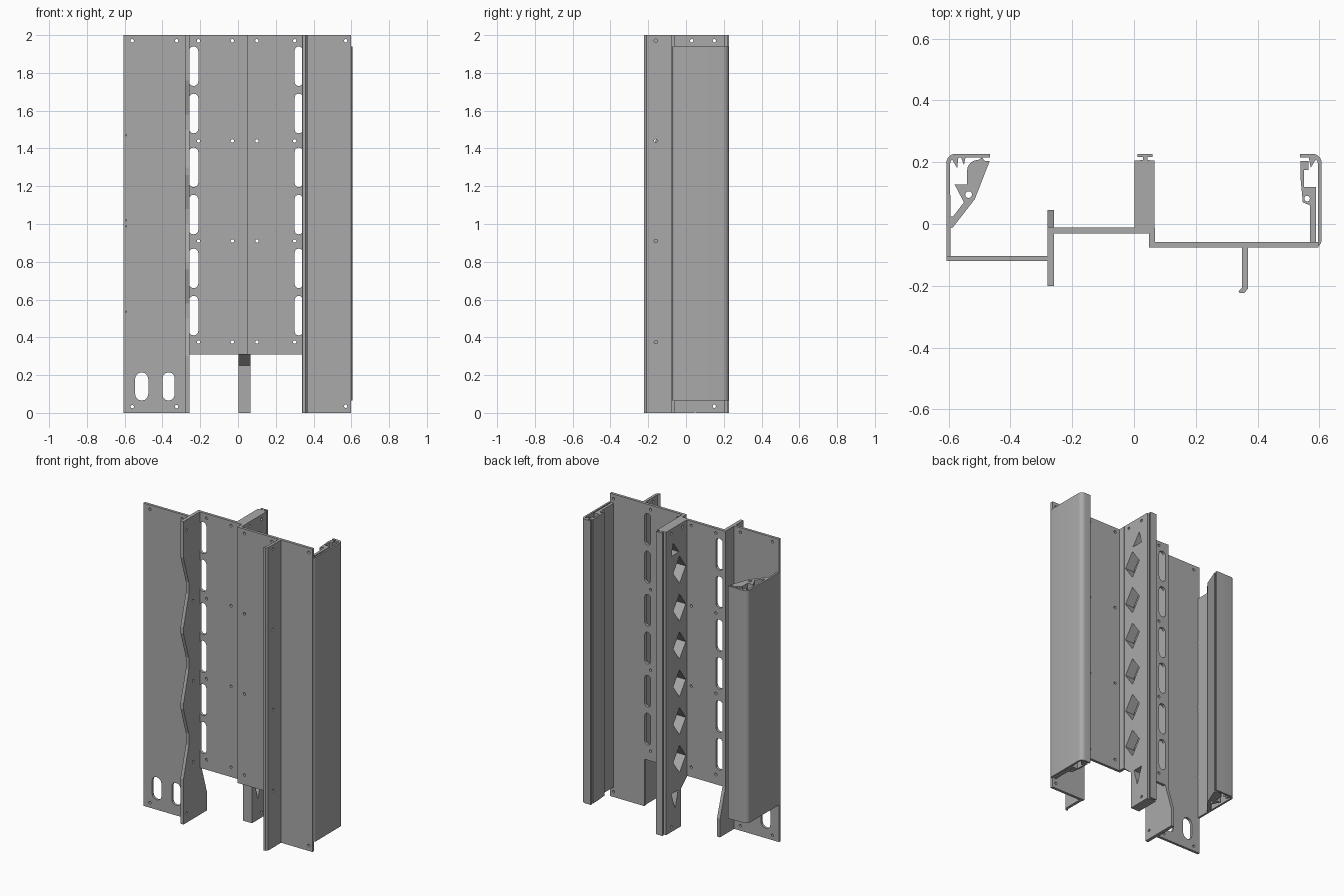
import bpy, bmesh, math

cube = bpy.data.objects.get("Cube")
if cube:
    bpy.data.objects.remove(cube, do_unlink=True)

grey = bpy.data.materials.new("matte grey")
grey.use_nodes = True
COLOR = (0.4, 0.4, 0.4, 1)
grey.diffuse_color = COLOR
grey.node_tree.nodes["Principled BSDF"].inputs["Base Color"].default_value = COLOR

PLACE = {
    "x": lambda u, v, t: (t, u, v),
    "y": lambda u, v, t: (u, t, v),
    "z": lambda u, v, t: (u, v, t),
}


def prism(name, outlines, start, end, axis="z"):
    """Extrude one or more closed outlines along an axis."""
    bm = bmesh.new()
    for pts in outlines:
        low = [bm.verts.new(PLACE[axis](u, v, start)) for u, v in pts]
        high = [bm.verts.new(PLACE[axis](u, v, end)) for u, v in pts]
        bm.faces.new(low)
        bm.faces.new(high)
        for i in range(len(pts)):
            j = (i + 1) % len(pts)
            bm.faces.new((low[i], low[j], high[j], high[i]))
    bmesh.ops.recalc_face_normals(bm, faces=bm.faces)
    mesh = bpy.data.meshes.new(name)
    bm.to_mesh(mesh)
    bm.free()
    mesh.materials.append(grey)
    obj = bpy.data.objects.new(name, mesh)
    bpy.context.collection.objects.link(obj)
    return obj


def cut(obj, outlines, start, end, axis):
    """Cut prismatic holes and remove the helper."""
    cutter = prism("cutter", outlines, start, end, axis)
    cutter.hide_render = True
    mod = obj.modifiers.new("holes", "BOOLEAN")
    mod.operation, mod.solver, mod.object = "DIFFERENCE", "EXACT", cutter
    bpy.context.view_layer.objects.active = obj
    bpy.ops.object.modifier_apply(modifier=mod.name)
    bpy.data.objects.remove(cutter, do_unlink=True)


def rect(u0, u1, v0, v1):
    return [(u0, v0), (u1, v0), (u1, v1), (u0, v1)]


def arc(u, v, r, a0, a1, n=6):
    angles = [math.radians(a0 + (a1 - a0) * i / n) for i in range(n + 1)]
    return [(u + r * math.cos(a), v + r * math.sin(a)) for a in angles]


def hole(u, v, r=0.009):
    return arc(u, v, r, 0, 330, 11)


def slot(u0, u1, v0, v1):
    r = (u1 - u0) / 2
    return arc(u0 + r, v1 - r, r, 0, 180) + arc(u0 + r, v0 + r, r, 180, 360)


SLOT_Z = (1.835, 1.585, 1.3, 1.05, 0.765, 0.515)
ROWS = (1.97, 1.44, 0.91, 0.375)

# Right side panel with drain slots and rivet holes
side_panel = prism("right_side_panel", [rect(-0.607, -0.27, -0.12, -0.103)], 0, 2)
cut(side_panel,
    [slot(-0.545, -0.475, 0.065, 0.215), slot(-0.4, -0.335, 0.065, 0.215)]
    + [hole(x, z) for x in (-0.56, -0.325) for z in (1.97, 0.033)]
    + [hole(-0.597, z, 0.007) for z in (1.47, 1.02, 0.988, 0.535)],
    -0.2, 0, "y")

# Wavy web with a flared foot
web_edge = [(-0.2, 0), (-0.2, 0.25)]
for i in range(3):
    z = 0.3 + i * 0.5
    web_edge += [(-0.2, z), (-0.145, z + 0.2), (-0.145, z + 0.28), (-0.2, z + 0.46)]
web_edge += [(-0.2, 2), (-0.01, 2), (-0.01, 0.3), (0.045, 0.12), (0.045, 0)]
web = prism("wavy_web", [web_edge], -0.28, -0.258, "x")
cut(web, [hole(-0.165, z) for z in (1.93, 0.06)] + [hole(-0.1, z) for z in ROWS[1:]],
    -0.35, -0.2, "x")

# Stepped centre panels
centre = prism("centre_panel", [rect(-0.27, 0.05, -0.03, -0.012)], 0.31, 2)
cut(centre, [slot(-0.26, -0.21, z - 0.105, z + 0.105) for z in SLOT_Z]
    + [hole(x, z) for x in (-0.213 + 0.004, -0.03) for z in ROWS], -0.1, 0.1, "y")
outline = [(0.05, 0.31), (0.345, 0.31), (0.345, 0), (0.597, 0), (0.597, 2), (0.05, 2)]
left_panel = prism("left_panel", [outline], -0.076, -0.058, "y")
cut(left_panel, [slot(0.3, 0.343, z - 0.105, z + 0.105) for z in SLOT_Z]
    + [hole(x, z) for x in (0.1, 0.3) for z in ROWS]
    + [hole(0.57, z) for z in (1.97, 0.035)], -0.2, 0.1, "y")
prism("panel_step", [rect(0.048, 0.068, -0.076, -0.012)], 0.31, 2)

# Front flange with a curled tip
flange = prism("front_flange", [
    [(0.35, -0.06), (0.35, -0.205), (0.338, -0.218), (0.342, -0.223), (0.357, -0.223),
     (0.368, -0.21), (0.368, -0.06)]], 0, 2)
cut(flange, [hole(-0.16, z) for z in ROWS], 0.3, 0.4, "x")

# Central beam with diamond openings
beam = prism("central_beam", [
    [(-0.02, 2), (0.205, 2), (0.205, 0), (0.05, 0), (0.05, 0.25), (-0.02, 0.31)]],
    0.002, 0.067, "x")
diamonds = [[(0.0, z), (0.065, z - 0.09), (0.13, z), (0.065, z + 0.09)]
            for z in [1.7 - 0.25 * i for i in range(6)]]
triangles = [[(0.07, 1.82), (0.15, 1.82), (0.13, 1.9)], [(0.08, 0.25), (0.15, 0.25), (0.11, 0.14)]]
cut(beam, diamonds + triangles + [hole(0.15, z) for z in (1.97, 0.035)] + [hole(0.03, 1.97)],
    -0.1, 0.2, "x")
prism("beam_cap", [
    [(0.02, 0.2), (0.05, 0.2), (0.05, 0.207), (0.043, 0.207), (0.043, 0.216), (0.06, 0.216),
     (0.06, 0.227), (0.012, 0.227), (0.012, 0.216), (0.029, 0.216), (0.029, 0.207),
     (0.02, 0.207)]], 0, 2)

# Right rear shell: wall, rounded corner and lip
Z0, Z1 = 0.245, 1.78
right_shell = prism("right_shell", [
    [(-0.607, -0.12)] + arc(-0.577, 0.197, 0.03, 180, 90)
    + [(-0.465, 0.227), (-0.465, 0.215)] + arc(-0.573, 0.193, 0.022, 90, 180)
    + [(-0.593, -0.12)]], Z0, Z1)
prism("right_shell_teeth", [
    [(-0.59, 0.212), (-0.572, 0.18), (-0.568, 0.217)],
    [(-0.56, 0.217), (-0.55, 0.19), (-0.545, 0.217)]], Z0, Z1)
lever = prism("right_lever", [
    [(-0.597, -0.015), (-0.585, -0.01), (-0.515, 0.08), (-0.467, 0.203), (-0.485, 0.205),
     (-0.49, 0.215)] + arc(-0.505, 0.172, 0.035, 90, 180)
    + [(-0.54, 0.127), (-0.58, 0.127), (-0.55, 0.07), (-0.585, 0.025), (-0.597, 0.025)]],
    Z0, Z1)
cut(lever, [hole(-0.535, 0.095, 0.011)], 0, 2, "z")

# Left rear shell
Z0, Z1 = 0.065, 1.94
left_shell = prism("left_shell", [
    [(0.57, -0.076)] + arc(0.582, -0.051, 0.025, -90, 0)
    + arc(0.577, 0.197, 0.03, 0, 90) + [(0.537, 0.227), (0.537, 0.215)]
    + arc(0.573, 0.193, 0.022, 90, 0) + [(0.595, -0.058), (0.57, -0.058)]], Z0, Z1)
prism("left_shell_teeth", [
    [(0.59, 0.212), (0.572, 0.182), (0.565, 0.217)]], Z0, Z1)
clip = prism("left_clip", [
    [(0.57, -0.06), (0.588, -0.06), (0.588, 0.12), (0.55, 0.12), (0.55, 0.175), (0.565, 0.175),
     (0.565, 0.203), (0.538, 0.203), (0.538, 0.155), (0.546, 0.07), (0.57, 0.06)]], Z0, Z1)
cut(clip, [hole(0.56, 0.082, 0.009)], 0, 2, "z")

# Smooth rounded corners, keep bends crisp
bpy.ops.object.select_all(action="DESELECT")
for shell in (right_shell, left_shell):
    shell.select_set(True)
bpy.context.view_layer.objects.active = left_shell
bpy.ops.object.shade_smooth_by_angle(angle=math.radians(30))
